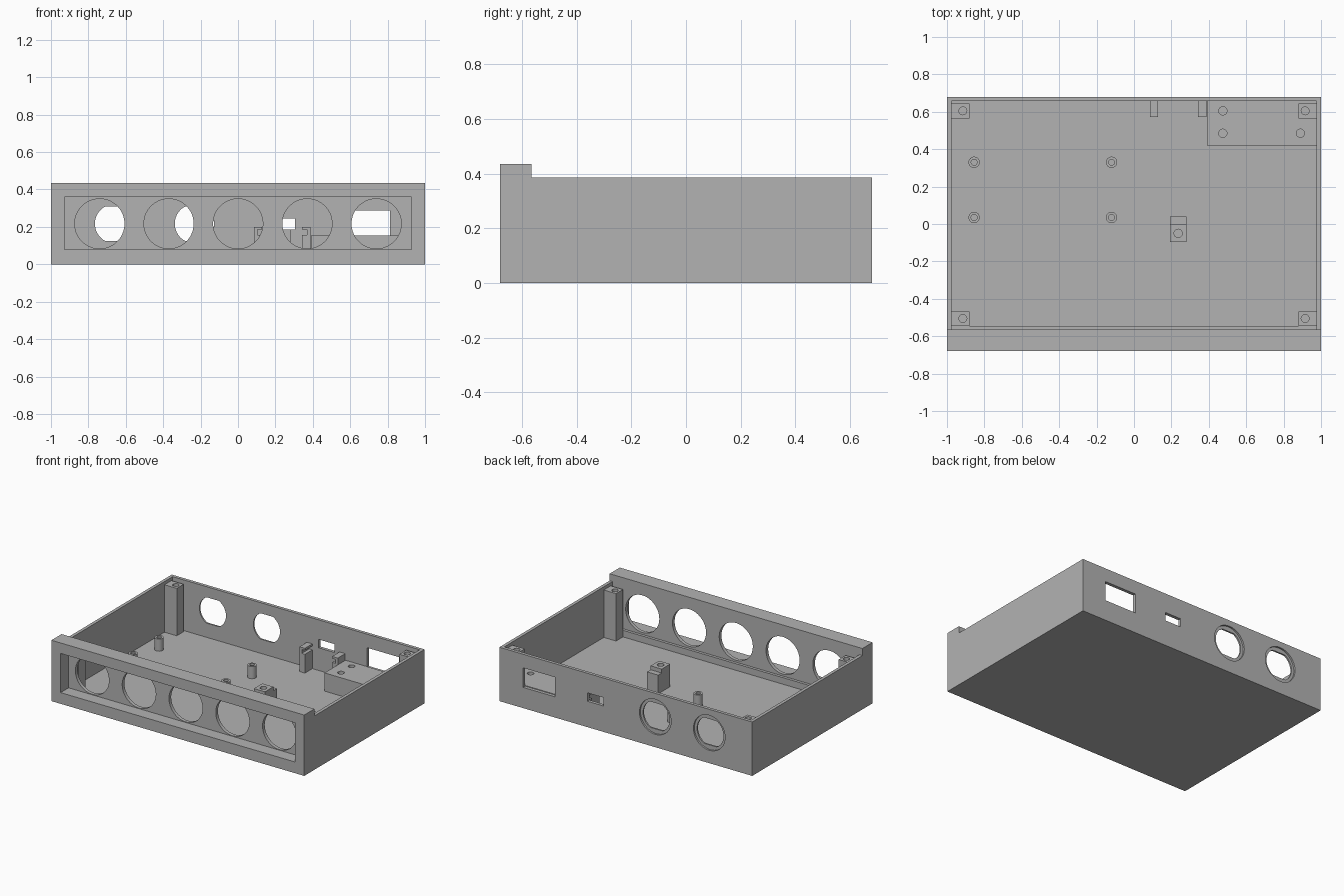
import bpy, bmesh, math
from mathutils import Vector

old = bpy.data.objects.get("Cube")
if old:
    bpy.data.objects.remove(old, do_unlink=True)

# One plain grey plastic
grey = bpy.data.materials.new("grey_plastic")
grey.use_nodes = True
grey.diffuse_color = (0.45, 0.45, 0.45, 1)
grey.node_tree.nodes["Principled BSDF"].inputs["Base Color"].default_value = grey.diffuse_color


def prism(name, base, sweep):
    """Closed solid made by sweeping a polygon along a vector."""
    bm = bmesh.new()
    face = bm.faces.new([bm.verts.new(p) for p in base])
    moved = bmesh.ops.extrude_face_region(bm, geom=[face])["geom"]
    bmesh.ops.translate(bm, vec=Vector(sweep),
                        verts=[v for v in moved if isinstance(v, bmesh.types.BMVert)])
    bmesh.ops.recalc_face_normals(bm, faces=bm.faces)
    mesh = bpy.data.meshes.new(name)
    bm.to_mesh(mesh)
    bm.free()
    mesh.materials.append(grey)
    obj = bpy.data.objects.new(name, mesh)
    bpy.context.collection.objects.link(obj)
    return obj


def box(name, x0, x1, y0, y1, z0, z1):
    return prism(name, [(x0, y0, z0), (x1, y0, z0), (x1, y1, z0), (x0, y1, z0)],
                 (0, 0, z1 - z0))


def rod(name, x, y, r, z0, z1, n=32):
    """Upright cylinder."""
    turn = [math.tau * i / n for i in range(n)]
    return prism(name, [(x + r * math.cos(a), y + r * math.sin(a), z0) for a in turn],
                 (0, 0, z1 - z0))


def bore(x, z, r, y0, y1, flat=1.0, n=64):
    """Cylinder along y, optionally flattened above and below."""
    turn = [math.tau * (i + 0.5) / n for i in range(n)]
    return prism("bore_cutter",
                 [(x + r * math.cos(a), y0, z + max(-flat, min(flat, r * math.sin(a))))
                  for a in turn], (0, y1 - y0, 0))


def cut(obj, cutter):
    mod = obj.modifiers.new("cut", "BOOLEAN")
    mod.operation = "DIFFERENCE"
    mod.solver = "EXACT"
    mod.object = cutter
    bpy.context.view_layer.objects.active = obj
    bpy.ops.object.modifier_apply(modifier=mod.name)
    bpy.data.objects.remove(cutter, do_unlink=True)


def smooth(obj):
    bpy.ops.object.select_all(action="DESELECT")
    obj.select_set(True)
    bpy.context.view_layer.objects.active = obj
    bpy.ops.object.shade_smooth_by_angle(angle=math.radians(30))


W, D = 1.0, 0.68           # half width and half depth
T, FLOOR = 0.023, 0.023    # wall and floor thickness
RIM, TOP = 0.385, 0.435    # wall height and front bar height
FRONT_IN = -0.565          # inner face of the front wall
MID = 0.217                # height of the openings

# Case shell: open tray with a taller front bar
case = box("case_shell", -W, W, -D, D, 0, TOP)
cut(case, box("step_cutter", -2, 2, FRONT_IN, 2, RIM, 1))
cut(case, box("cavity_cutter", -W + T, W - T, FRONT_IN, D - T, FLOOR, 1))

# Front panel recess and its five round openings
cut(case, box("recess_cutter", -0.927, 0.927, -1, -0.59, 0.08, 0.36))
for i in range(-2, 3):
    cut(case, bore(i * 0.37, MID, 0.133, -0.63, -0.55))

# Back sockets: flat-sided holes with a shallow round counterbore
for x in (-0.66, -0.233):
    cut(case, bore(x, MID, 0.125, D - 0.012, 0.75))
    cut(case, bore(x, MID, 0.105, 0.6, 0.75, flat=0.0925))

# Back rectangular openings
cut(case, box("small_port_cutter", 0.178, 0.304, 0.6, 0.75, 0.185, 0.245))
cut(case, box("large_port_cutter", 0.56, 0.812, 0.6, 0.75, 0.148, 0.288))
smooth(case)

# Ledge along the foot of the front wall
box("front_ledge", -0.977, 0.977, FRONT_IN, -0.545, FLOOR, 0.07)

# Corner screw posts
for side, sx in (("left", 1), ("right", -1)):
    for end, y0, y1, hole_y in (("back", 0.565, 0.643, 0.605), ("front", -0.545, -0.467, -0.505)):
        xs = sorted((sx * 0.88, sx * 0.977))
        post = box(f"{end}_{side}_post", *xs, y0, y1, FLOOR, 0.362)
        cut(post, rod("screw_cutter", sx * 0.915, hole_y, 0.021, 0.2, 0.5))
        smooth(post)

# Board standoffs
for x in (-0.855, -0.12):
    for y in (0.035, 0.33):
        standoff = rod("board_standoff", x, y, 0.03, FLOOR, 0.11)
        cut(standoff, rod("screw_cutter", x, y, 0.016, 0.04, 0.2))
        smooth(standoff)

# Raised mounting block in the back corner
block = box("mounting_block", 0.39, W - T, 0.42, D - T, FLOOR, 0.153)
for x, y in ((0.475, 0.605), (0.475, 0.485), (0.89, 0.485)):
    cut(block, rod("screw_cutter", x, y, 0.022, 0.06, 0.3))
smooth(block)

# Slotted guides that hold the small port board
for name, x0, x1, s0, s1 in (("right_guide", 0.085, 0.128, 0.103, 0.2),
                             ("left_guide", 0.343, 0.388, 0.3, 0.37)):
    guide = box(name, x0, x1, 0.573, D - T, FLOOR, 0.2)
    cut(guide, box("slot_cutter", s0, s1, 0.5, 0.7, 0.157, 0.185))

# Stepped clamp post in the middle of the floor
clamp = box("clamp_post", 0.192, 0.28, -0.095, 0.04, FLOOR, 0.185)
cut(clamp, box("step_cutter", 0.1, 0.4, 0.0, 0.1, 0.157, 0.3))
cut(clamp, rod("screw_cutter", 0.236, -0.05, 0.022, 0.08, 0.3))
smooth(clamp)
